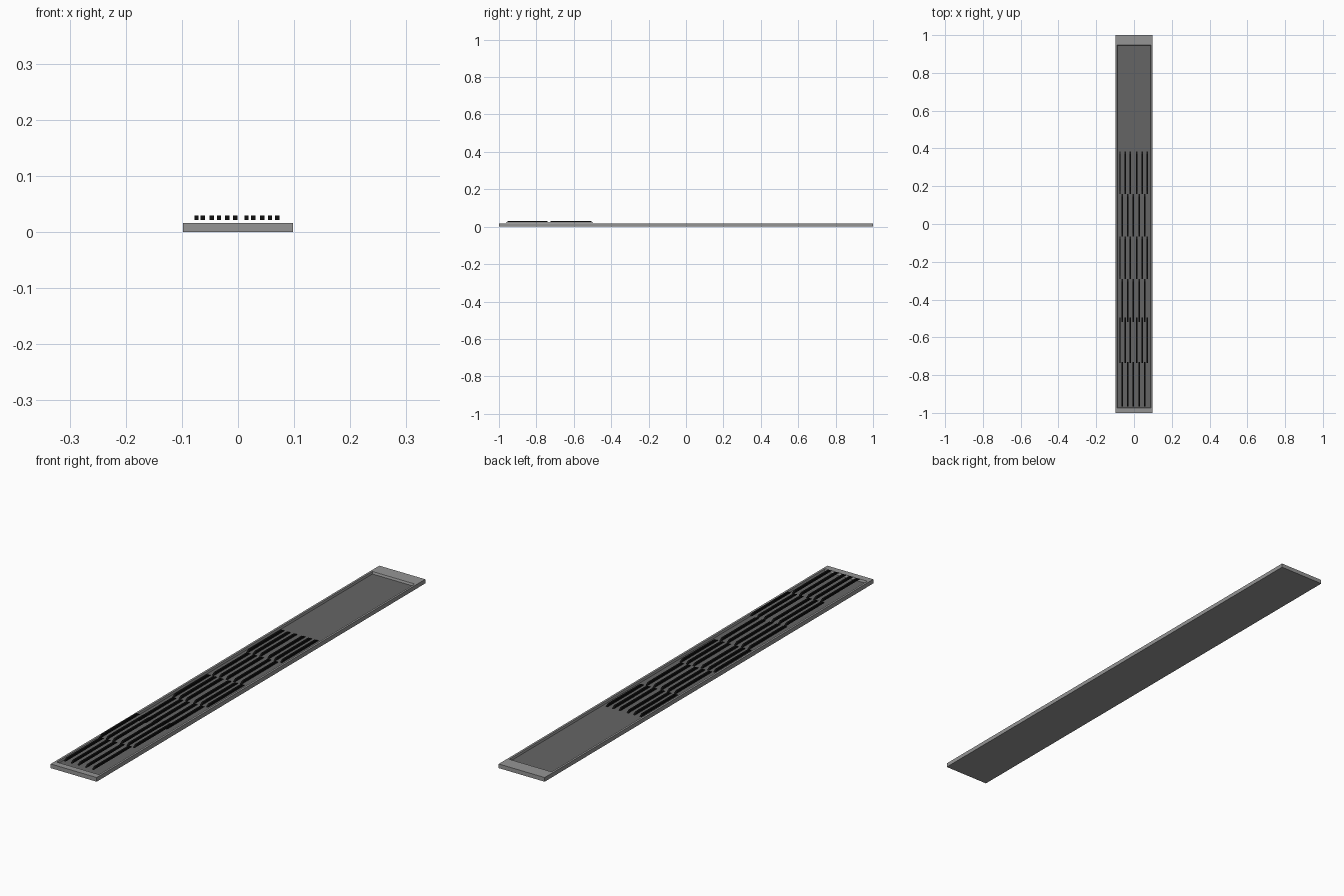
import bpy, bmesh

if "Cube" in bpy.data.objects:
    bpy.data.objects.remove(bpy.data.objects["Cube"])


def material(name, v):
    m = bpy.data.materials.new(name)
    m.diffuse_color = (v, v, v, 1)
    m.use_nodes = True
    m.node_tree.nodes["Principled BSDF"].inputs["Base Color"].default_value = m.diffuse_color
    return m


def mesh_object(name, bm, mats):
    bmesh.ops.recalc_face_normals(bm, faces=bm.faces)
    me = bpy.data.meshes.new(name)
    bm.to_mesh(me)
    bm.free()
    for m in mats:
        me.materials.append(m)
    ob = bpy.data.objects.new(name, me)
    bpy.context.collection.objects.link(ob)
    return ob


frame_mat = material("frame_grey", 0.3)
floor_mat = material("floor_grey", 0.13)
black = material("rubber_black", 0.005)

# Tray: nested rectangular loops make the sides, rim, recess walls and floor
W, RIM, FLOOR = 0.098, 0.016, 0.008
loops = [(W, -1, 1, 0), (W, -1, 1, RIM),
         (0.09, -0.975, 0.947, RIM), (0.088, -0.972, 0.944, FLOOR)]
bm = bmesh.new()
rings = [[bm.verts.new(p) for p in ((-w, a, z), (w, a, z), (w, b, z), (-w, b, z))]
         for w, a, b, z in loops]
bm.faces.new(rings[0])
for lo, hi in zip(rings, rings[1:]):
    for i in range(4):
        j = (i + 1) % 4
        bm.faces.new((lo[i], lo[j], hi[j], hi[i]))
bm.faces.new(rings[-1]).material_index = 1
mesh_object("tray", bm, [frame_mat, floor_mat])

# Grip strips: bars with sloped ends, in alternating rows of five and six
FIVE = (-0.063, -0.034, -0.005, 0.027, 0.057)
SIX = (-0.074, -0.047, -0.019, 0.015, 0.043, 0.070)
rows = [(-0.965, -0.73, 0.022, FIVE), (-0.735, -0.495, 0.022, SIX),
        (-0.52, -0.29, FLOOR, FIVE), (-0.29, -0.065, FLOOR, SIX),
        (-0.065, 0.16, FLOOR, FIVE), (0.16, 0.385, FLOOR, SIX)]
for n, (y0, y1, z, xs) in enumerate(rows):
    bm = bmesh.new()
    for x in xs:
        profile = [(y0, z), (y1, z), (y1 - 0.014, z + 0.008), (y0 + 0.014, z + 0.008)]
        sides = [[bm.verts.new((x + s, y, h)) for y, h in profile] for s in (-0.0038, 0.0038)]
        for side in sides:
            bm.faces.new(side)
        for i in range(4):
            j = (i + 1) % 4
            bm.faces.new((sides[0][i], sides[0][j], sides[1][j], sides[1][i]))
    mesh_object(f"grip_strip_row_{n + 1}", bm, [black])
